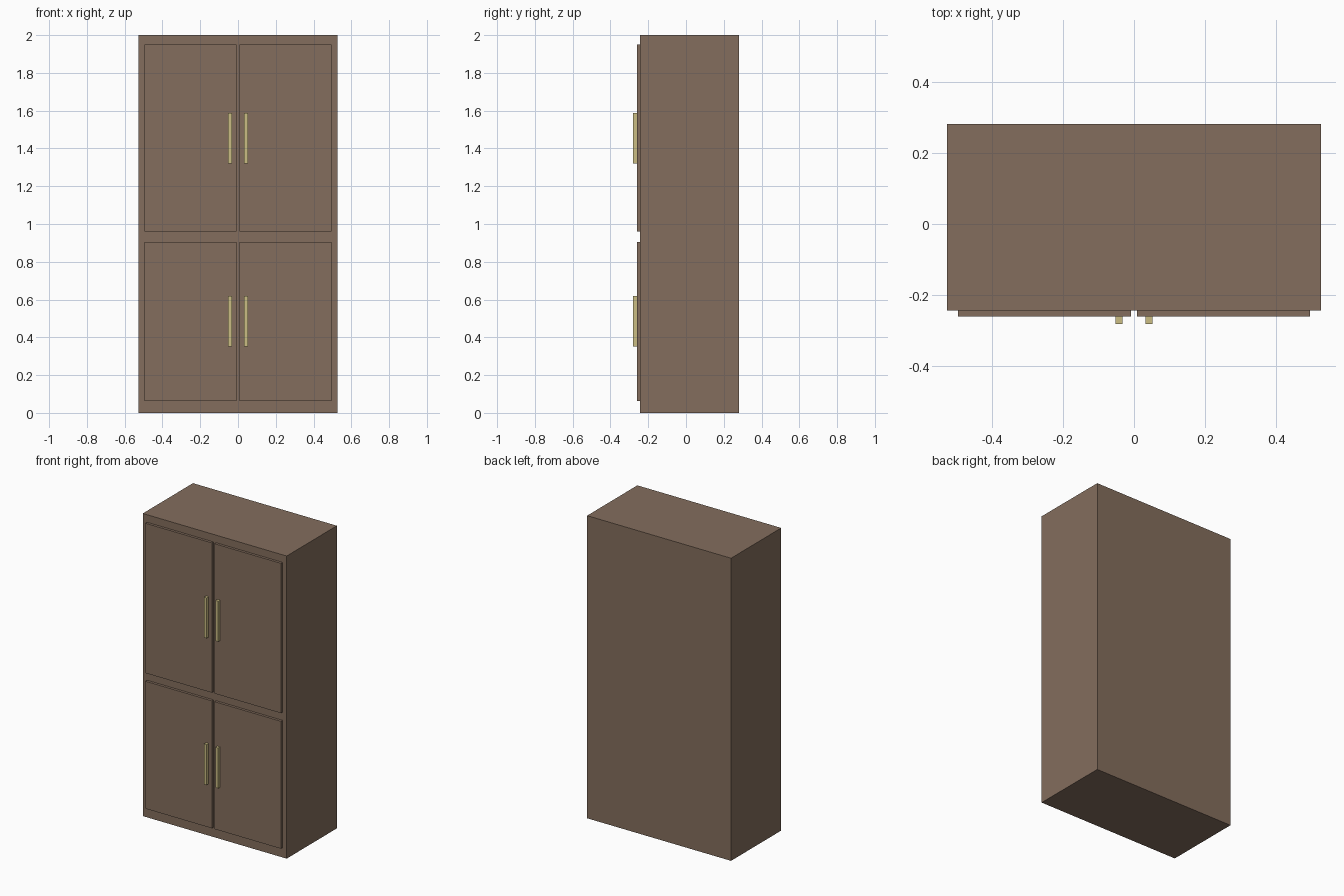
import bpy

if "Cube" in bpy.data.objects:
    bpy.data.objects.remove(bpy.data.objects["Cube"])


def material(name, color):
    mat = bpy.data.materials.new(name)
    mat.diffuse_color = (*color, 1.0)
    mat.use_nodes = True
    mat.node_tree.nodes["Principled BSDF"].inputs["Base Color"].default_value = mat.diffuse_color
    return mat


def box(name, x, y, z, mat):
    """Axis-aligned box from (min, max) ranges."""
    bpy.ops.mesh.primitive_cube_add(size=1, location=[sum(r) / 2 for r in (x, y, z)])
    obj = bpy.context.object
    obj.name = name
    obj.scale = [r[1] - r[0] for r in (x, y, z)]
    bpy.ops.object.transform_apply(location=False, rotation=False, scale=True)
    obj.data.materials.append(mat)
    return obj


wood = material("brown_wood", (0.23, 0.155, 0.11))
brass = material("pale_brass", (0.60, 0.51, 0.23))

BODY_FRONT, DOOR_FRONT, HANDLE_FRONT = -0.243, -0.26, -0.281
HANDLE_LENGTH = 0.267

# Cabinet carcass
box("cabinet_body", (-0.526, 0.526), (BODY_FRONT, 0.281), (0, 2), wood)

# Two rows of paired doors, each with a bar handle near the centre line
for row, (z0, z1) in {"lower": (0.064, 0.906), "upper": (0.96, 1.95)}.items():
    mid = (z0 + z1) / 2
    handle_z = (mid - HANDLE_LENGTH / 2, mid + HANDLE_LENGTH / 2)
    for side, s in (("left", -1), ("right", 1)):
        box(f"{row}_{side}_door", sorted((s * 0.009, s * 0.496)),
            (DOOR_FRONT, BODY_FRONT), (z0, z1), wood)
        box(f"{row}_{side}_handle", sorted((s * 0.032, s * 0.052)),
            (HANDLE_FRONT, DOOR_FRONT), handle_z, brass)
